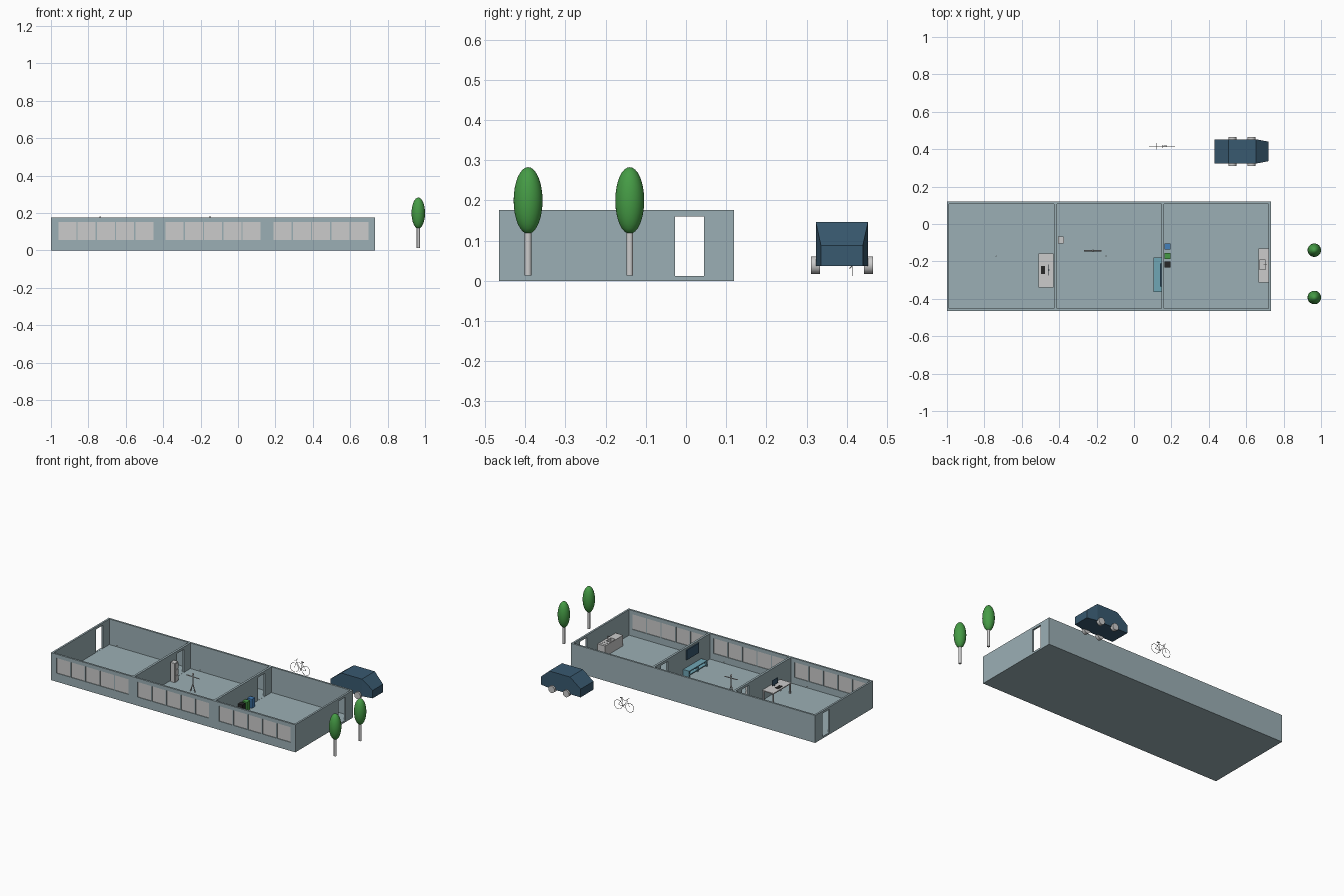
import bpy, bmesh, math
from mathutils import Vector, Matrix

if "Cube" in bpy.data.objects:
    bpy.data.objects.remove(bpy.data.objects["Cube"])


def mat(name, *rgb):
    m = bpy.data.materials.new(name)
    m.diffuse_color = (*rgb, 1)
    m.use_nodes = True
    m.node_tree.nodes["Principled BSDF"].inputs["Base Color"].default_value = m.diffuse_color
    return m


WALL = mat("wall_paint", 0.33, 0.43, 0.46)
BLUE = mat("dark_blue", 0.04, 0.10, 0.16)
GREEN = mat("leaf_green", 0.06, 0.33, 0.06)
TEAL = mat("bench_teal", 0.16, 0.38, 0.46)
BLACK = mat("black", 0.02, 0.02, 0.02)
BIN_BLUE = mat("bin_blue", 0.06, 0.22, 0.5)


def obj(name, bm, m=None, smooth=False):
    bmesh.ops.recalc_face_normals(bm, faces=bm.faces[:])
    me = bpy.data.meshes.new(name)
    bm.to_mesh(me)
    bm.free()
    o = bpy.data.objects.new(name, me)
    bpy.context.collection.objects.link(o)
    if m:
        me.materials.append(m)
    if smooth:
        bpy.ops.object.select_all(action='DESELECT')
        o.select_set(True)
        bpy.context.view_layer.objects.active = o
        bpy.ops.object.shade_smooth_by_angle(angle=math.radians(40))
    return o


def add_box(bm, x0, x1, y0, y1, z0, z1):
    c = Vector(((x0 + x1) / 2, (y0 + y1) / 2, (z0 + z1) / 2))
    s = Matrix.Diagonal((x1 - x0, y1 - y0, z1 - z0, 1))
    bmesh.ops.create_cube(bm, size=1, matrix=Matrix.Translation(c) @ s)


def boxes(name, items, m=None):
    bm = bmesh.new()
    for b in items:
        add_box(bm, *b)
    return obj(name, bm, m)


def add_rod(bm, a, b, r, seg=8):
    a, b = Vector(a), Vector(b)
    rot = (b - a).to_track_quat('Z', 'Y').to_matrix().to_4x4()
    bmesh.ops.create_cone(bm, cap_ends=True, segments=seg, radius1=r, radius2=r,
                          depth=(b - a).length, matrix=Matrix.Translation((a + b) / 2) @ rot)


def rods(name, items, r, m=None, seg=8):
    bm = bmesh.new()
    for a, b in items:
        add_rod(bm, a, b, r, seg)
    return obj(name, bm, m, True)


def ball(name, loc, scale, m=None):
    bm = bmesh.new()
    bmesh.ops.create_uvsphere(bm, u_segments=32, v_segments=16, radius=1,
                              matrix=Matrix.Translation(loc) @ Matrix.Diagonal((*scale, 1)))
    return obj(name, bm, m, True)


def cut(target, items):
    cutter = boxes("cutter", items)
    cutter.hide_render = True
    md = target.modifiers.new("cut", 'BOOLEAN')
    md.operation, md.solver, md.object = 'DIFFERENCE', 'EXACT', cutter
    bpy.context.view_layer.objects.active = target
    bpy.ops.object.modifier_apply(modifier="cut")
    bpy.data.objects.remove(cutter)


# Building shell: three rooms, aligned doorways, five windows per room
FLOOR = 0.012
shell = boxes("building_shell", [(-1, 0.732, -0.465, 0.12, 0, 0.176)], WALL)
cut(shell, [(a, b, -0.453, 0.108, FLOOR, 0.3)
            for a, b in ((-0.988, -0.427), (-0.413, 0.147), (0.161, 0.72))])
doors = [(x - 0.02, x + 0.02, -0.027, 0.045, FLOOR + 0.0005, 0.16) for x in (-0.994, -0.42, 0.154, 0.726)]
panes = [(s + i * 0.103, s + i * 0.103 + 0.096, 0.055, 0.152)
         for s in (-0.96, -0.387, 0.19) for i in range(5)]
cut(shell, doors + [(a, b, -0.48, -0.44, c, d) for a, b, c, d in panes])
boxes("window_panes", [(a, b, -0.461, -0.457, c, d) for a, b, c, d in panes])

# Desk with keyboard and monitor
DX, DY = (-0.51, -0.43), (-0.34, -0.158)
desk = [(*DX, *DY, 0.074, 0.08)]
desk += [(x, x + 0.007, y, y + 0.007, FLOOR, 0.075)
         for x in (DX[0] + 0.003, DX[1] - 0.01) for y in (DY[0] + 0.003, DY[1] - 0.01)]
boxes("desk", desk)
boxes("keyboard", [(-0.497, -0.475, -0.267, -0.225, 0.08, 0.083)], BLACK)
boxes("monitor", [(-0.459, -0.456, -0.275, -0.217, 0.09, 0.125),
                  (-0.456, -0.453, -0.249, -0.243, 0.08, 0.1)], BLUE)

# Filing cabinet with drawers
boxes("cabinet", [(-0.407, -0.376, -0.104, -0.068, FLOOR, 0.135)]
      + [(-0.377, -0.373, -0.101, -0.071, z, z + 0.034) for z in (0.018, 0.057, 0.096)])

# Standing figure with arms out
F = (-0.22, -0.143)
rods("figure", [((F[0], F[1], 0.06), (F[0], F[1], 0.115)),
                ((F[0] - 0.046, F[1], 0.108), (F[0] + 0.046, F[1], 0.106)),
                ((F[0], F[1], 0.062), (F[0] - 0.016, F[1], FLOOR)),
                ((F[0], F[1], 0.062), (F[0] + 0.016, F[1], FLOOR))], 0.003)
ball("figure_head", (*F, 0.122), (0.006, 0.006, 0.009))

# Bench and wall screen
boxes("bench", [(0.103, 0.146, -0.363, -0.18, 0.044, 0.05),
                (0.103, 0.146, -0.363, -0.18, 0.022, 0.027)]
      + [(0.103, 0.146, y, y + 0.006, FLOOR, 0.045) for y in (-0.363, -0.275, -0.186)], TEAL)
boxes("wall_screen", [(0.14, 0.147, -0.334, -0.21, 0.1, 0.163)], BLUE)

# Three sorting bins
for name, y, m in (("blue", -0.12, BIN_BLUE), ("green", -0.17, GREEN), ("black", -0.216, BLACK)):
    boxes(name + "_bin", [(0.162, 0.194, y - 0.016, y + 0.016, FLOOR, 0.07)], m)

# Kitchen counter with sink, tap and burners
counter = boxes("counter", [(0.665, 0.718, -0.313, -0.13, FLOOR, 0.08)])
cut(counter, [(0.671, 0.702, -0.243, -0.192, 0.055, 0.1)])
rods("tap", [((0.708, -0.218, 0.078), (0.708, -0.218, 0.1)),
             ((0.709, -0.218, 0.099), (0.692, -0.218, 0.099))], 0.002)
rods("burners", [((x, y, 0.079), (x, y, 0.082)) for x in (0.68, 0.703)
                 for y in (-0.145, -0.17)], 0.007, seg=16)

# Small marker lights over two rooms
for x in (-0.737, -0.15):
    ball("ceiling_light", (x, -0.172, 0.18), (0.003, 0.003, 0.004))

# Car body: side profile, nose narrowed
prof = [(0.43, 0.037), (0.43, 0.09), (0.505, 0.147), (0.652, 0.147), (0.72, 0.088), (0.72, 0.037), (0.652, 0.037)]
bm = bmesh.new()
sides = []
for s in (-1, 1):
    sides.append([bm.verts.new((x, 0.388 + s * (0.052 if x > 0.7 else 0.065), z)) for x, z in prof])
for v in sides:
    bm.faces.new((v[3], v[4], v[5], v[6]))
    bm.faces.new((v[0], v[1], v[2], v[3], v[6]))
for i in range(len(prof)):
    j = (i + 1) % len(prof)
    bm.faces.new((sides[0][i], sides[0][j], sides[1][j], sides[1][i]))
obj("car_body", bm, BLUE)
rods("car_wheels", [((x, 0.388 + s * 0.055, 0.039), (x, 0.388 + s * 0.077, 0.039))
                    for x in (0.526, 0.628) for s in (-1, 1)], 0.022, seg=24)

# Bicycle
BY, BZ, R = 0.415, 0.042, 0.029
for name, x in (("front", 0.109), ("rear", 0.19)):
    bm = bmesh.new()
    n = 24
    pts = [(x + R * math.cos(k * math.tau / n), BY, BZ + R * math.sin(k * math.tau / n)) for k in range(n)]
    for k in range(n):
        add_rod(bm, pts[k], pts[(k + 1) % n], 0.0013, 6)
    obj("bicycle_" + name + "_wheel", bm, None, True)
head, crank, seat = (0.125, BY, 0.082), (0.153, BY, 0.04), (0.164, BY, 0.08)
rods("bicycle_frame", [((0.109, BY, BZ), head), (head, crank), (head, seat), (crank, seat),
                       (crank, (0.19, BY, BZ)), (seat, (0.19, BY, BZ)),
                       (head, (0.122, BY, 0.093)), (seat, (0.166, BY, 0.09)),
                       ((0.122, BY - 0.017, 0.093), (0.122, BY + 0.017, 0.093)),
                       ((0.153, BY - 0.008, 0.03), (0.153, BY + 0.008, 0.05))], 0.0013, seg=6)
boxes("bicycle_saddle", [(0.158, 0.176, BY - 0.004, BY + 0.004, 0.089, 0.092)])

# Trees
for y in (-0.393, -0.14):
    rods("tree_trunk", [((0.964, y, 0.013), (0.964, y, 0.13))], 0.0085, seg=24)
    ball("tree_crown", (0.964, y, 0.2), (0.036, 0.036, 0.083), GREEN)
